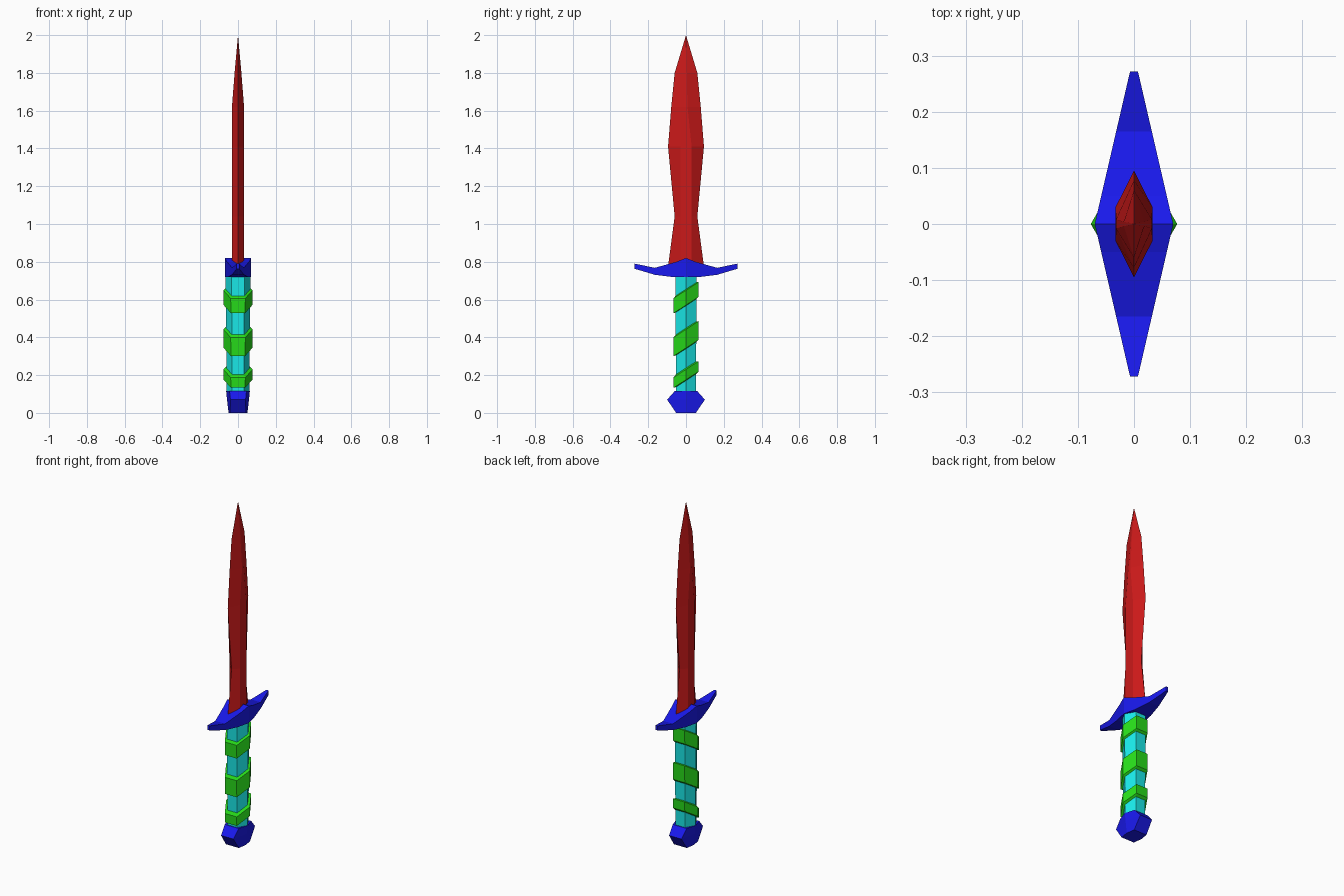
import bpy

if "Cube" in bpy.data.objects:
    bpy.data.objects.remove(bpy.data.objects["Cube"])


def material(name, rgb):
    m = bpy.data.materials.new(name)
    m.diffuse_color = (*rgb, 1)
    m.use_nodes = True
    m.node_tree.nodes["Principled BSDF"].inputs["Base Color"].default_value = m.diffuse_color
    return m


RED = material("blade_red", (0.6, 0.01, 0.01))
BLUE = material("fitting_blue", (0.01, 0.01, 0.85))
CYAN = material("grip_cyan", (0.01, 0.8, 0.8))
GREEN = material("wrap_green", (0.02, 0.7, 0.01))


def loft(name, rings, mat, tip=None):
    """Skin equal-sized rings of points, cap the ends, optionally close to a tip."""
    n = len(rings[0])
    verts = [p for r in rings for p in r]
    faces = [tuple(reversed(range(n)))]
    for k in range(len(rings) - 1):
        for i in range(n):
            j = (i + 1) % n
            faces.append((k * n + i, k * n + j, k * n + n + j, k * n + n + i))
    last = (len(rings) - 1) * n
    if tip:
        verts.append(tip)
        faces += [(last + i, last + (i + 1) % n, len(verts) - 1) for i in range(n)]
    else:
        faces.append(tuple(last + i for i in range(n)))
    me = bpy.data.meshes.new(name)
    me.from_pydata(verts, [], faces)
    me.materials.append(mat)
    ob = bpy.data.objects.new(name, me)
    bpy.context.collection.objects.link(ob)
    return ob


def hex_x(rx, fx, y, z, slope=0.0):
    """Six-sided ring with corners on the x axis and flats at +-y."""
    pts = [(rx, 0), (fx, y), (-fx, y), (-rx, 0), (-fx, -y), (fx, -y)]
    return [(px, py, z + slope * py) for px, py in pts]


def hex_y(x, flat, y, z):
    """Six-sided blade ring with sharp edges at +-y."""
    return [(x, -flat, z), (x, flat, z), (0, y, z),
            (-x, flat, z), (-x, -flat, z), (0, -y, z)]


# Blade: leaf shape with a flat that narrows to a ridge near the tip
loft("blade", [hex_y(0.033, 0.03, 0.095, 0.775),
               hex_y(0.033, 0.03, 0.06, 1.04),
               hex_y(0.033, 0.03, 0.095, 1.41),
               hex_y(0.032, 0.008, 0.078, 1.62),
               hex_y(0.018, 0.004, 0.06, 1.80)], RED, tip=(0, 0, 2.0))

# Guard: tapering curved crossbar, (y, bottom z, top z) mirrored about y = 0
half = [(0.0, 0.72, 0.82), (0.05, 0.72, 0.80), (0.075, 0.72, 0.793),
        (0.165, 0.731, 0.768), (0.272, 0.763, 0.79)]
stations = [(-y, b, t) for y, b, t in reversed(half[1:])] + half
rings = []
for y, b, t in stations:
    w = 0.07 - 0.063 * abs(y) / 0.272
    rings.append([(w, y, b), (-w, y, b), (-w, y, t), (w, y, t)])
loft("guard", rings, BLUE)

# Grip: six-sided rod
loft("grip", [hex_x(0.06, 0.031, 0.053, 0.09),
              hex_x(0.066, 0.034, 0.056, 0.74)], CYAN)

# Wraps: three tilted bands around the grip
for i, (z, h) in enumerate([(0.205, 0.066), (0.395, 0.11), (0.612, 0.09)]):
    levels = [(-h / 2 - 0.003, 0.056), (-h / 2 + 0.004, 0.076),
              (h / 2 - 0.008, 0.077), (h / 2 + 0.003, 0.056)]
    loft(f"wrap_{i + 1}", [hex_x(r, r / 2, r * 0.866, z + dz, 0.65)
                           for dz, r in levels], GREEN)

# Pommel: faceted block
loft("pommel", [hex_x(0.05, 0.042, 0.052, 0.0),
                hex_x(0.058, 0.04, 0.10, 0.07),
                hex_x(0.063, 0.045, 0.058, 0.117)], BLUE)
